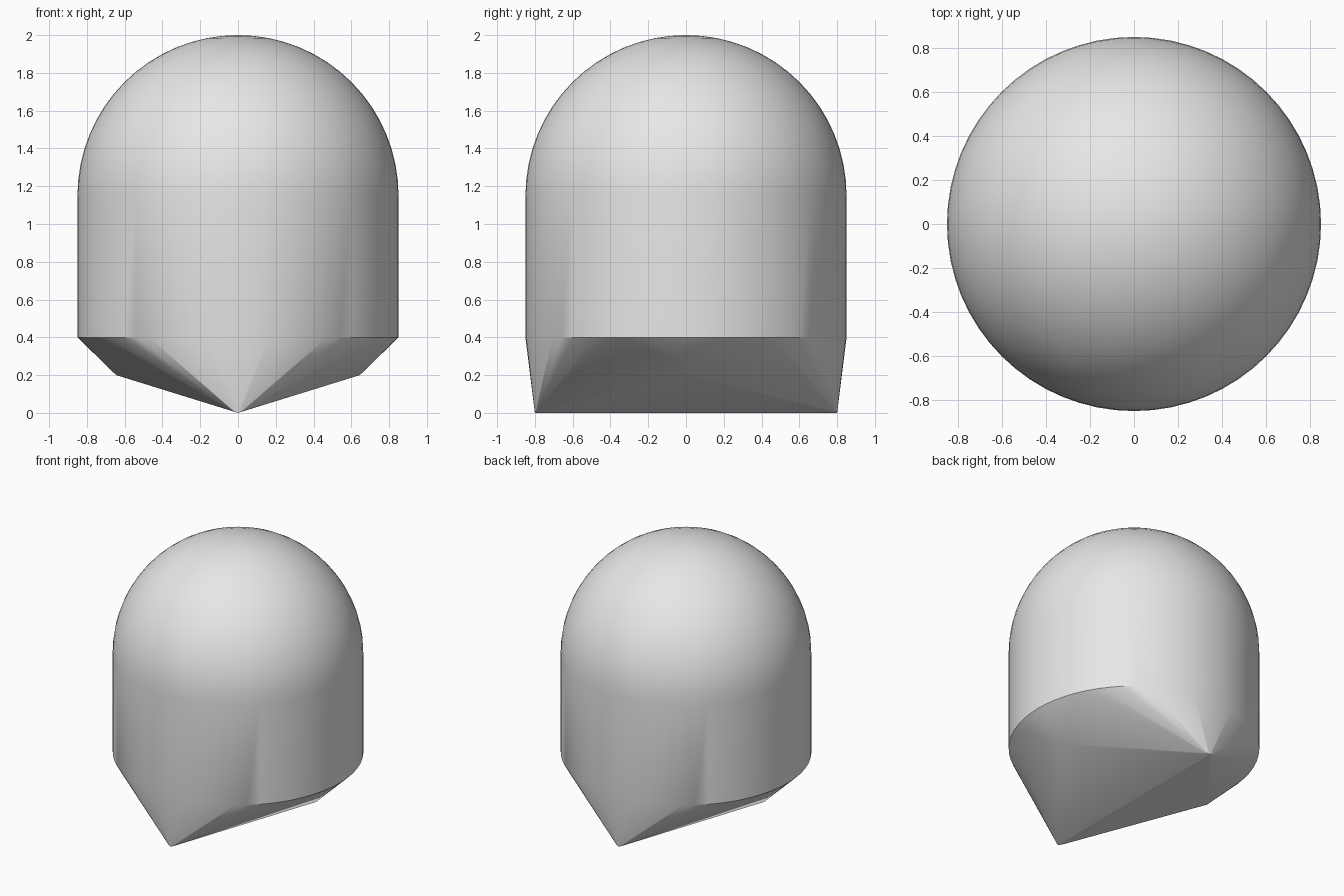
import bpy
import bmesh
import math

cube = bpy.data.objects.get("Cube")
if cube:
    bpy.data.objects.remove(cube, do_unlink=True)

RADIUS = 0.85
SHOULDER = 2 - RADIUS   # where the dome starts
RIM = 0.4               # where the keel starts
SEGMENTS = 64
DOME_RINGS = 16
RIDGE_END = 0.8         # half length of the bottom ridge
SIDE = 0.645            # side corners of the keel
SLOPE = 0.2 / SIDE
ROUND = 0.04            # rounding of the keel corners

bm = bmesh.new()


def ring(radius, z):
    """Add a circle of points around the z axis."""
    for i in range(SEGMENTS):
        a = math.tau * i / SEGMENTS
        bm.verts.new((radius * math.cos(a), radius * math.sin(a), z))


# Straight wall and dome
ring(RADIUS, RIM)
for i in range(DOME_RINGS):
    a = math.pi / 2 * i / DOME_RINGS
    ring(RADIUS * math.cos(a), SHOULDER + RADIUS * math.sin(a))
bm.verts.new((0, 0, 2))

# Keel: diamond folded along the y axis, with slightly rounded ridge ends
for sign in (-1, 1):
    bm.verts.new((sign * SIDE, 0, SLOPE * SIDE))
    for i in range(-3, 4):
        a = math.radians(18 * i)
        x = ROUND * math.sin(a)
        y = sign * (RIDGE_END - ROUND + ROUND * math.cos(a))
        bm.verts.new((x, y, SLOPE * abs(x)))

# Skin the points, then tidy flat triangles into quads
bmesh.ops.convex_hull(bm, input=bm.verts[:])
bmesh.ops.join_triangles(bm, faces=bm.faces[:],
                         angle_face_threshold=math.radians(1),
                         angle_shape_threshold=math.radians(60))
bmesh.ops.recalc_face_normals(bm, faces=bm.faces[:])

mesh = bpy.data.meshes.new("domed_body")
bm.to_mesh(mesh)
bm.free()
body = bpy.data.objects.new("domed_body", mesh)
bpy.context.collection.objects.link(body)

# Plain grey
grey = bpy.data.materials.new("light_grey")
grey.use_nodes = True
colour = (0.8, 0.8, 0.8, 1)
grey.diffuse_color = colour
grey.node_tree.nodes["Principled BSDF"].inputs["Base Color"].default_value = colour
mesh.materials.append(grey)

# Smooth dome and wall, sharp rim and ridge
bpy.ops.object.select_all(action="DESELECT")
body.select_set(True)
bpy.context.view_layer.objects.active = body
bpy.ops.object.shade_smooth_by_angle(angle=math.radians(32))
